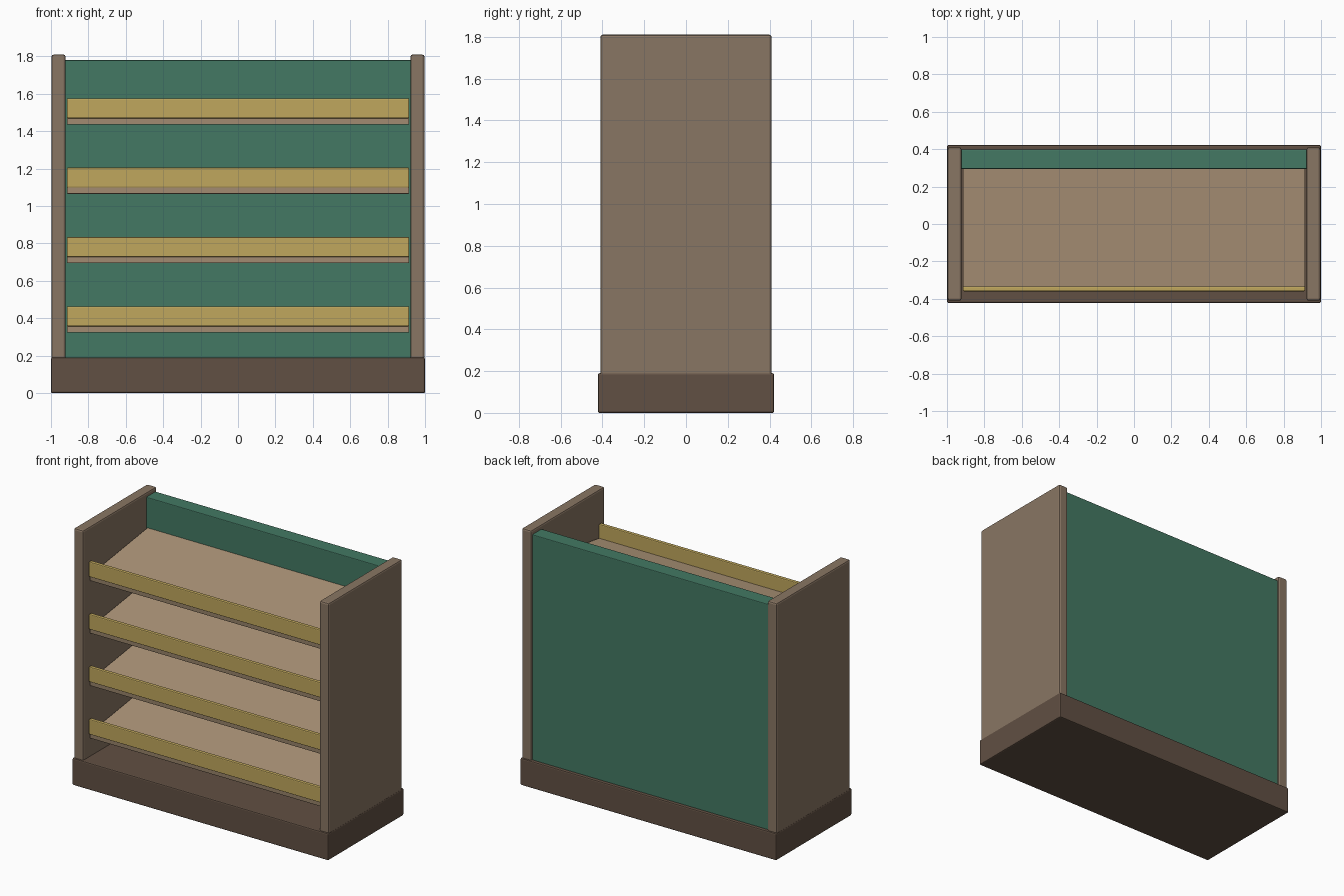
import bpy
from math import radians

if "Cube" in bpy.data.objects:
    bpy.data.objects.remove(bpy.data.objects["Cube"])


def material(name, rgb):
    m = bpy.data.materials.new(name)
    m.diffuse_color = (*rgb, 1)
    m.use_nodes = True
    m.node_tree.nodes["Principled BSDF"].inputs["Base Color"].default_value = m.diffuse_color
    return m


DARK = material("dark_wood", (0.12, 0.08, 0.056))
WOOD = material("wood", (0.25, 0.18, 0.125))
SHELF = material("shelf_wood", (0.42, 0.30, 0.19))
BRASS = material("brass", (0.53, 0.39, 0.11))
GREEN = material("green_paint", (0.056, 0.19, 0.125))


def box(name, lo, hi, mat, bevel=0.008, tilt=0):
    # beveled box spanning lo..hi, tilted about its centre
    centre = [(a + b) / 2 for a, b in zip(lo, hi)]
    bpy.ops.mesh.primitive_cube_add(size=1, location=centre)
    ob = bpy.context.object
    ob.name = name
    ob.scale = [b - a for a, b in zip(lo, hi)]
    bpy.ops.object.transform_apply(location=False, rotation=False, scale=True)
    ob.rotation_euler.x = tilt
    ob.data.materials.append(mat)
    if bevel:
        mod = ob.modifiers.new("bevel", "BEVEL")
        mod.width = bevel
        mod.segments = 2
    return ob


# plinth
box("base", (-1, -0.422, 0), (1, 0.422, 0.19), DARK)

# upright end panels
for side, s in (("left", -1), ("right", 1)):
    x = sorted((s * 0.922, s * 0.997))
    box(side + "_panel", (x[0], -0.41, 0.01), (x[1], 0.41, 1.81), WOOD, 0.012)

# back panel
box("back_panel", (-0.925, 0.294, 0.002), (0.925, 0.399, 1.78), GREEN, 0.005)

# tilted shelves, each with a price rail along its front edge
TILT = radians(8)
for i in range(4):
    z = 0.357 + i * 0.3707
    box(f"shelf_{i + 1}", (-0.915, -0.352, z + 0.013), (0.915, 0.322, z + 0.053),
        SHELF, 0.004, TILT)
    box(f"shelf_rail_{i + 1}", (-0.915, -0.36, z), (0.915, -0.333, z + 0.107),
        BRASS, 0.006)
